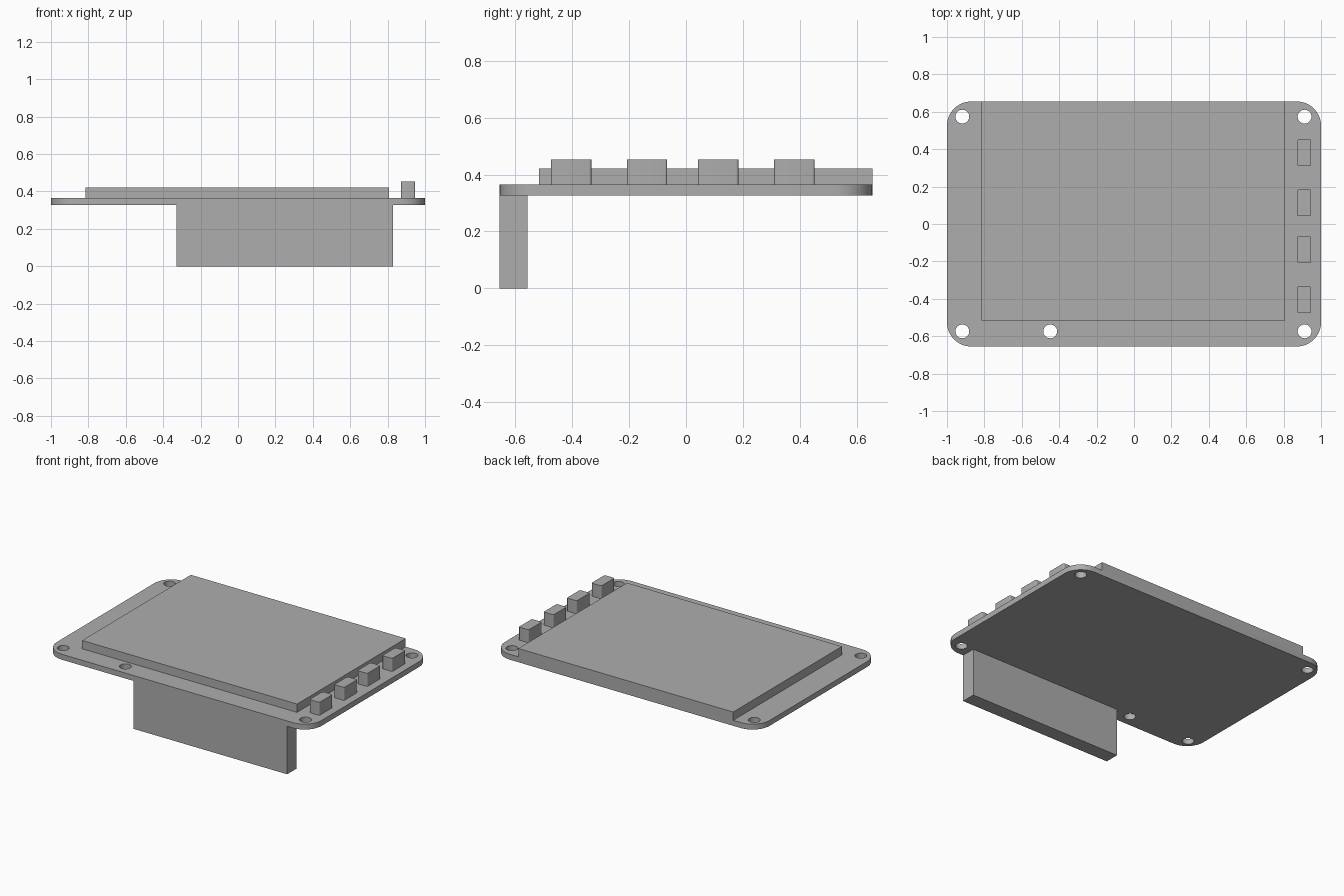
import bpy, bmesh
from math import cos, sin, pi, radians

cube = bpy.data.objects.get("Cube")
if cube:
    bpy.data.objects.remove(cube, do_unlink=True)

grey = bpy.data.materials.new("plain_grey")
grey.use_nodes = True
colour = (0.42, 0.42, 0.42, 1)
grey.diffuse_color = colour
grey.node_tree.nodes["Principled BSDF"].inputs["Base Color"].default_value = colour


def rounded_outline(x0, x1, y0, y1, r, steps):
    """Counter-clockwise rectangle with rounded corners."""
    centres = [(x1 - r, y1 - r), (x0 + r, y1 - r), (x0 + r, y0 + r), (x1 - r, y0 + r)]
    return [(cx + r * cos((q + i / steps) * pi / 2), cy + r * sin((q + i / steps) * pi / 2))
            for q, (cx, cy) in enumerate(centres) for i in range(steps + 1)]


def circle(cx, cy, r, n=32):
    return [(cx + r * cos(2 * pi * i / n), cy + r * sin(2 * pi * i / n)) for i in range(n)]


def plate(name, outlines, z0, z1):
    """Extrude closed outlines; those inside the first become holes."""
    curve = bpy.data.curves.new(name, "CURVE")
    curve.dimensions = "2D"
    curve.fill_mode = "BOTH"
    curve.extrude = (z1 - z0) / 2
    for outline in outlines:
        spline = curve.splines.new("POLY")
        spline.points.add(len(outline) - 1)
        for point, (x, y) in zip(spline.points, outline):
            point.co = (x, y, 0, 1)
        spline.use_cyclic_u = True
    obj = bpy.data.objects.new(name, curve)
    bpy.context.collection.objects.link(obj)
    obj.location.z = (z0 + z1) / 2
    bpy.ops.object.select_all(action="DESELECT")
    obj.select_set(True)
    bpy.context.view_layer.objects.active = obj
    bpy.ops.object.convert(target="MESH")
    obj = bpy.context.object
    # Weld caps to walls
    bm = bmesh.new()
    bm.from_mesh(obj.data)
    bmesh.ops.remove_doubles(bm, verts=bm.verts, dist=0.0001)
    bmesh.ops.recalc_face_normals(bm, faces=bm.faces)
    bm.to_mesh(obj.data)
    bm.free()
    obj.data.materials.clear()
    obj.data.materials.append(grey)
    bpy.ops.object.shade_smooth_by_angle(angle=radians(30))
    return obj


def box(name, x0, x1, y0, y1, z0, z1):
    bpy.ops.mesh.primitive_cube_add(size=1, location=((x0 + x1) / 2, (y0 + y1) / 2, (z0 + z1) / 2))
    obj = bpy.context.object
    obj.name = name
    obj.scale = (x1 - x0, y1 - y0, z1 - z0)
    bpy.ops.object.transform_apply(location=False, rotation=False, scale=True)
    obj.data.materials.append(grey)
    return obj


BOTTOM, TOP, DEPTH = 0.327, 0.364, 0.655

# Circuit board with corner holes and one extra hole on the front edge
holes = [(x, y) for x in (-0.918, 0.912) for y in (-0.574, 0.574)] + [(-0.448, -0.574)]
plate("circuit_board",
      [rounded_outline(-1, 1, -DEPTH, DEPTH, 0.13, 12)] + [circle(x, y, 0.037) for x, y in holes],
      BOTTOM, TOP)

# Display panel, flush with the back edge
box("display_panel", -0.815, 0.808, -0.517, DEPTH, TOP, 0.421)

# Header connector under the front edge
box("header_connector", -0.33, 0.83, -DEPTH, -0.557, 0, BOTTOM)

# Row of push buttons along the left side
for i, y in enumerate((-0.404, -0.137, 0.113, 0.381)):
    plate(f"push_button_{i + 1}",
          [rounded_outline(0.872, 0.947, y - 0.071, y + 0.071, 0.008, 4)], TOP, 0.453)
